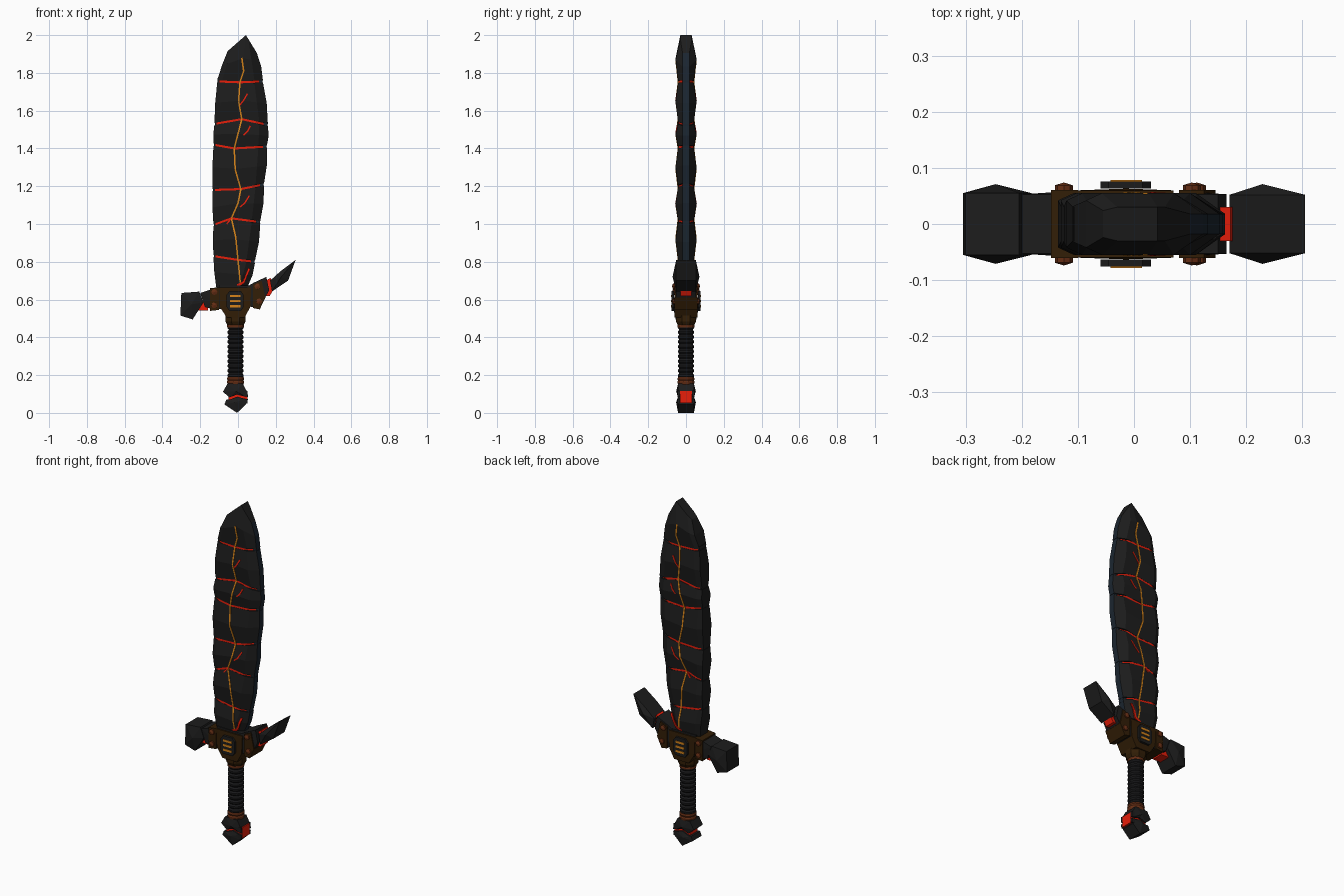
import bpy, bmesh, math
from mathutils import Vector

if "Cube" in bpy.data.objects:
    bpy.data.objects.remove(bpy.data.objects["Cube"])

def mat(name, r, g, b):
    m = bpy.data.materials.new(name)
    m.diffuse_color = (r, g, b, 1)
    m.use_nodes = True
    m.node_tree.nodes["Principled BSDF"].inputs["Base Color"].default_value = m.diffuse_color
    return m

STONE = mat("charcoal stone", .012, .012, .012)
EDGE = mat("blue steel edge", .011, .019, .029)
BROWN = mat("dark bronze", .032, .013, .002)
RUST = mat("rust", .13, .027, .007)
RED = mat("lava red", .80, .013, .003)
ORANGE = mat("lava orange", .68, .23, .01)
GRIP = mat("grip black", .010, .010, .011)

def finish(name, bm, *mats):
    bmesh.ops.recalc_face_normals(bm, faces=bm.faces)
    me = bpy.data.meshes.new(name)
    bm.to_mesh(me)
    bm.free()
    for m in mats:
        me.materials.append(m)
    ob = bpy.data.objects.new(name, me)
    bpy.context.collection.objects.link(ob)
    return ob

def rock(name, pts, d, dc, m, y=0):
    """Outline in x/z, half depth d at the rim, raised to dc in the middle."""
    bm = bmesh.new()
    c = sum((Vector(p) for p in pts), Vector((0, 0))) / len(pts)
    rims = []
    for s in (-1, 1):
        rim = [bm.verts.new((px, y + s * d, pz)) for px, pz in pts]
        if dc > d:
            mid = bm.verts.new((c.x, y + s * dc, c.y))
            for i in range(len(rim)):
                bm.faces.new((rim[i - 1], rim[i], mid))
        else:
            bm.faces.new(rim)
        rims.append(rim)
    a, b = rims
    for i in range(len(a)):
        bm.faces.new((a[i - 1], a[i], b[i], b[i - 1]))
    return finish(name, bm, m)

def rect(x0, x1, z0, z1):
    return [(x0, z0), (x1, z0), (x1, z1), (x0, z1)]

def lathe(name, profile, sides, m, cx=-.013):
    bm = bmesh.new()
    rings = [[bm.verts.new((cx + r * math.cos(2 * math.pi * (i + .5) / sides),
                            r * math.sin(2 * math.pi * (i + .5) / sides), z))
              for i in range(sides)] for r, z in profile]
    for a, b in zip(rings, rings[1:]):
        for i in range(sides):
            bm.faces.new((a[i - 1], a[i], b[i], b[i - 1]))
    bm.faces.new(rings[0])
    bm.faces.new(rings[-1])
    return finish(name, bm, m)

# Blade break lines: x left, middle, right; z left, middle, right; half depth
B = [(-.115, 0, .05, .665, .665, .665, .045),
     (-.13, 0, .09, .83, .81, .80, .042),
     (-.13, -.035, .118, .995, 1.03, 1.01, .042),
     (-.135, .015, .138, 1.18, 1.185, 1.21, .042),
     (-.13, -.02, .153, 1.42, 1.40, 1.41, .042),
     (-.125, .02, .158, 1.53, 1.555, 1.525, .042),
     (-.11, .01, .132, 1.755, 1.75, 1.755, .042),
     (-.055, .042, .10, 1.915, 2.0, 1.905, .03)]

def columns(b, dz):
    xl, xm, xr, zl, zm, zr, t = b
    out = []
    for x, h in ((xl, .6 * t + .006), (xl + .025, t), (xm, t),
                 (max(xr - .045, xm + .008), t), (xr, .018)):
        z = zl + (zm - zl) * (x - xl) / (xm - xl) if x <= xm else zm + (zr - zm) * (x - xm) / (xr - xm)
        out.append(Vector((x, h, z + dz)))
    return out

def loft(name, rings, *mats):
    bm = bmesh.new()
    loops = []
    for cols in rings:
        loops.append([bm.verts.new((c.x, -c.y, c.z)) for c in cols] +
                     [bm.verts.new(c) for c in reversed(cols)])
    n = len(loops[0])
    for a, b in zip(loops, loops[1:]):
        for i in range(n):
            f = bm.faces.new((a[i - 1], a[i], b[i], b[i - 1]))
            f.material_index = 1 if i == n // 2 and len(mats) > 1 else 0
    for lp in (loops[0], loops[-1]):
        for i in range(n // 2 - 1):
            bm.faces.new((lp[i], lp[i + 1], lp[n - 2 - i], lp[n - 1 - i]))
    return finish(name, bm, *mats)

# Blade segments, each swelling in the middle, and the molten core in the gaps
GAP = .0055
for i, (b0, b1) in enumerate(zip(B, B[1:])):
    last = i == len(B) - 2
    lo, hi = columns(b0, GAP if i else 0), columns(b1, 0 if last else -GAP)
    mid = [(p + q) / 2 for p, q in zip(lo, hi)]
    for k, c in enumerate(mid):
        c.y = (.042, .055, .055, .055, .018)[k]
    mid[0].x -= .003
    mid[4].x += .007
    loft(f"blade_segment_{i + 1}", [lo, mid, hi], STONE, EDGE)
for i, b in enumerate(B[1:-1]):
    core = (b[0] + .012, b[1], b[2] - .02) + b[3:6] + (.041,)
    loft(f"molten_seam_{i + 1}", [columns(core, -.012), columns(core, .012)], RED)

# Steel strip along the cutting edge and a stone strip along the back edge, closing the seams
for name, col, off, h, m in (("steel_edge", 2, -1, .019, EDGE), ("back_edge", 0, 1, .030, STONE)):
    for i, b in enumerate(B[1:-1]):
        x, z = b[col], b[col + 3]
        rock(f"{name}_{i + 1}", rect(*sorted((x + off * .002, x + off * .024)), z - .018, z + .018), h, h, m)

# Surface cracks on both blade faces
KEYS = []
for b0, b1 in zip(B, B[1:]):
    KEYS += [(b0[4], b0[6]), ((b0[4] + b1[4]) / 2, .055)]
KEYS.append((2.0, .03))

def depth(z):
    for (z0, h0), (z1, h1) in zip(KEYS, KEYS[1:]):
        if z <= z1:
            return h0 + (h1 - h0) * (z - z0) / (z1 - z0)
    return .03

def crack(name, pts, w, m, lift=.002):
    bm = bmesh.new()
    for p, q in zip(pts, pts[1:]):
        p, q = Vector(p), Vector(q)
        side = Vector((q.y - p.y, p.x - q.x)).normalized() * w / 2
        n = max(1, round((q - p).length / .025))
        for k in range(n):
            a, b = p.lerp(q, k / n), p.lerp(q, (k + 1) / n)
            for s in (-1, 1):
                vs = [bm.verts.new((v.x, s * (depth(v.y) + o), v.y)) for o in (-.004, lift)
                      for v in (a - side, a + side, b + side, b - side)]
                for f in ((0, 1, 2, 3), (4, 5, 6, 7), (0, 1, 5, 4), (1, 2, 6, 5), (2, 3, 7, 6), (3, 0, 4, 7)):
                    bm.faces.new([vs[j] for j in f])
    return finish(name, bm, m)

LONG = [(.02, 1.88), (.03, 1.81), (.01, 1.75), (.003, 1.65), (.02, 1.555), (-.02, 1.4),
        (-.015, 1.29), (.015, 1.185), (0, 1.11), (-.035, 1.03), (-.012, .93), (0, .81), (.012, .69)]
crack("long_crack", LONG, .008, ORANGE)
for i, pts in enumerate([[(.01, 1.63), (.03, 1.655), (.05, 1.69)], [(.03, 1.47), (.05, 1.49), (.065, 1.52)],
                         [(.01, 1.09), (.035, 1.11), (.06, 1.15)], [(-.035, 1.03), (-.06, 1.0)]]):
    crack(f"side_crack_{i + 1}", pts, .007, RED)
crack("base_crack", [(-.005, .675), (.03, .69), (.045, .73), (.06, .765)], .012, RED)

# Guard hub with slotted badges
rock("guard_hub", [(-.10, .665), (.07, .665), (.065, .56), (.035, .505), (-.06, .505), (-.095, .56)],
     .060, .063, BROWN)
rock("blade_socket", [(-.10, .675), (.065, .675), (.065, .64), (-.10, .64)], .052, .052, STONE)
lathe("guard_collar", [(.047, .465), (.058, .485), (.058, .52)], 8, BROWN)
for s, tag in ((-1, "front"), (1, "back")):
    rock(f"badge_{tag}", [(-.06, .56), (-.045, .54), (.015, .54), (.03, .56), (.03, .625),
                          (.015, .645), (-.045, .645), (-.06, .625)], .0065, .0065, STONE, s * .0695)
    for k, z in enumerate((.565, .592, .619)):
        rock(f"badge_slot_{tag}_{k + 1}", rect(-.042, .014, z - .006, z + .006), .002, .002, ORANGE, s * .0765)
    # Rivets
    for k, (x, z) in enumerate([(-.125, .64), (-.125, .57), (.103, .67), (.112, .59)]):
        hexa = [(x + .016 * math.cos(a * math.pi / 4), z + .016 * math.sin(a * math.pi / 4)) for a in range(8)]
        rock(f"rivet_{tag}_{k + 1}", hexa, .005, .010, RUST, s * .064)

# Left arm of the guard
rock("left_arm", [(-.20, .635), (-.13, .658), (-.09, .655), (-.09, .55), (-.135, .55), (-.175, .56)],
     .053, .057, STONE)
rock("left_bracket", [(-.148, .66), (-.10, .665), (-.10, .545), (-.148, .54)], .061, .061, BROWN)
rock("left_ember", rect(-.215, -.16, .543, .60), .034, .034, RED)
rock("left_stone", [(-.30, .635), (-.205, .642), (-.183, .585), (-.24, .495), (-.305, .515)], .055, .071, STONE)

# Right arm of the guard with its upswept spike
rock("right_arm", [(.05, .67), (.085, .69), (.15, .72), (.165, .65), (.115, .555), (.05, .565)], .053, .057, STONE)
rock("right_bracket", [(.08, .68), (.125, .70), (.145, .61), (.115, .548), (.08, .555)], .061, .061, BROWN)
rock("right_ember", [(.14, .695), (.172, .715), (.19, .66), (.168, .618), (.13, .62)], .030, .030, RED)
rock("right_spike", [(.170, .70), (.225, .75), (.305, .81), (.265, .70), (.180, .643)], .052, .071, STONE)

# Ribbed grip with rust rings
ribs = []
for i in range(11):
    z = .185 + i * .0255
    ribs += [(.037, z), (.044, z + .008), (.044, z + .017)]
lathe("grip", ribs + [(.037, .466)], 12, GRIP)
lathe("upper_ring", [(.045, .452), (.047, .458), (.045, .468)], 12, RUST)
lathe("lower_ring", [(.044, .15), (.047, .165), (.044, .172), (.047, .18), (.044, .19)], 12, RUST)

# Split pommel around a molten core, with cheeks framing the glowing side
rock("pommel_top", [(-.055, .155), (.025, .155), (.046, .115), (.040, .085), (-.005, .097), (-.045, .082),
                    (-.08, .112)], .042, .052, STONE)
rock("pommel_bottom", [(-.072, .045), (-.062, .07), (-.045, .07), (-.005, .086), (.04, .074), (.042, .045),
                       (-.005, 0)], .042, .052, STONE)
rock("pommel_core", [(-.05, .09), (.02, .118), (.051, .115), (.051, .052), (0, .05), (-.05, .06)], .033, .033, RED)
for s in (-1, 1):
    rock("pommel_cheek_upper", [(.02, .12), (.051, .117), (.052, .084), (.02, .09)], .005, .005, STONE, s * .039)
    rock("pommel_cheek_lower", [(.02, .078), (.052, .073), (.050, .050), (.02, .05)], .005, .005, STONE, s * .039)
